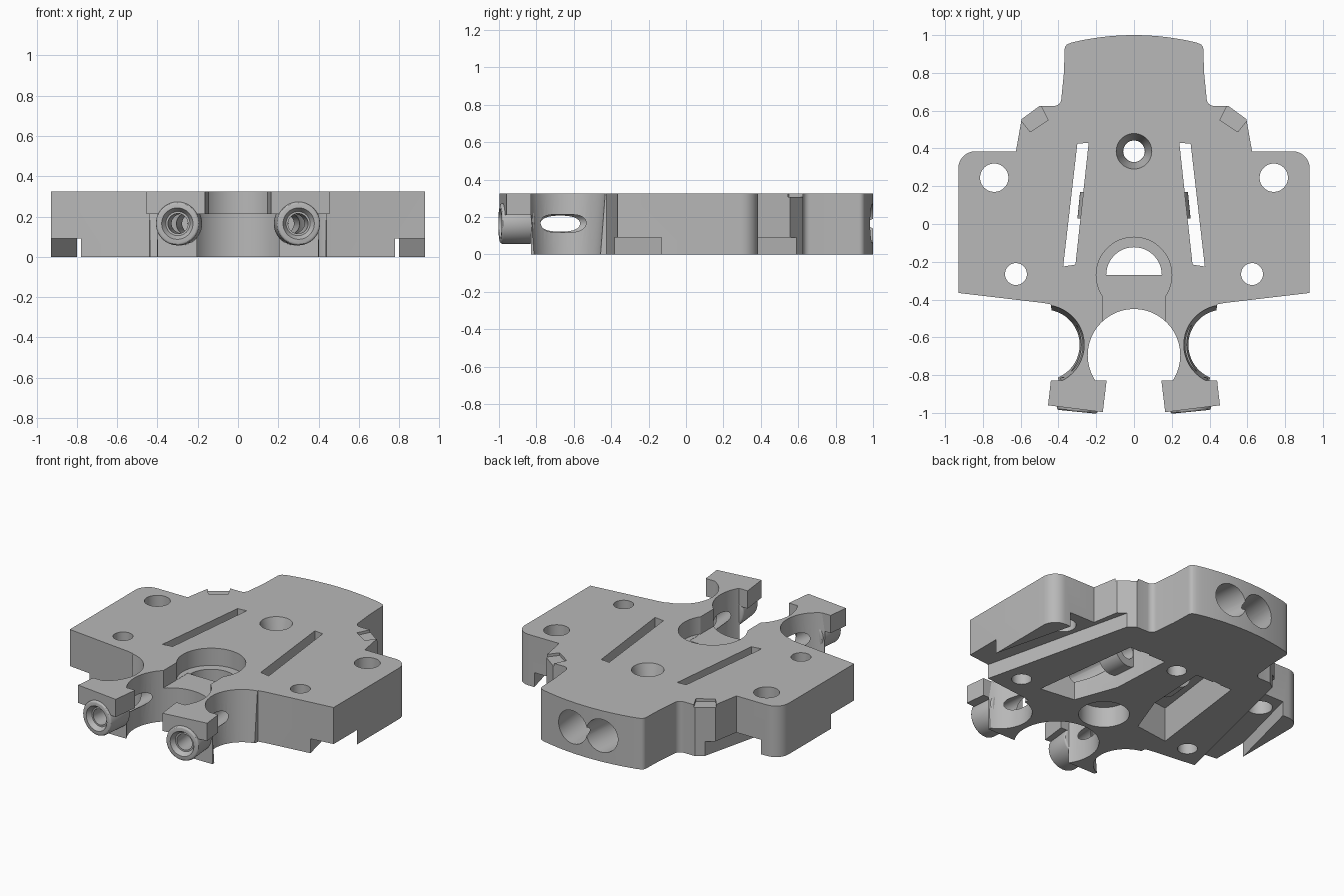
import bpy, bmesh, math
from mathutils import Vector

default = bpy.data.objects.get("Cube")
if default:
    bpy.data.objects.remove(default, do_unlink=True)

TOP = 0.325
AXIS_Z = 0.165

gray = bpy.data.materials.new("plain_gray")
gray.use_nodes = True
gray.diffuse_color = (0.48, 0.48, 0.48, 1)
gray.node_tree.nodes["Principled BSDF"].inputs["Base Color"].default_value = (0.48, 0.48, 0.48, 1)


def make(name, bm):
    bmesh.ops.recalc_face_normals(bm, faces=bm.faces)
    mesh = bpy.data.meshes.new(name)
    bm.to_mesh(mesh)
    bm.free()
    obj = bpy.data.objects.new(name, mesh)
    mesh.materials.append(gray)
    bpy.context.collection.objects.link(obj)
    return obj


def prism(name, points, z0, z1):
    bm = bmesh.new()
    face = bm.faces.new([bm.verts.new((x, y, z0)) for x, y in points])
    new = bmesh.ops.extrude_face_region(bm, geom=[face])["geom"]
    bmesh.ops.translate(bm, vec=(0, 0, z1 - z0), verts=[v for v in new if isinstance(v, bmesh.types.BMVert)])
    return make(name, bm)


def cylinder(name, a, b, r0, r1=None, sides=48):
    a, b = Vector(a), Vector(b)
    bm = bmesh.new()
    bmesh.ops.create_cone(bm, cap_ends=True, segments=sides, radius1=r0,
                          radius2=r0 if r1 is None else r1, depth=(b - a).length)
    turn = (b - a).to_track_quat('Z', 'Y').to_matrix().to_4x4()
    bmesh.ops.transform(bm, matrix=turn, verts=bm.verts)
    bmesh.ops.translate(bm, vec=(a + b) / 2, verts=bm.verts)
    return make(name, bm)


def cut(target, *cutters):
    for c in cutters:
        mod = target.modifiers.new("cut", 'BOOLEAN')
        mod.operation = 'DIFFERENCE'
        mod.solver = 'EXACT'
        mod.object = c
        bpy.context.view_layer.objects.active = target
        bpy.ops.object.modifier_apply(modifier=mod.name)
        bpy.data.objects.remove(c, do_unlink=True)


def arc(cx, cy, r, start, end, n=8):
    angles = [math.radians(start + (end - start) * i / n) for i in range(n + 1)]
    return [(cx + r * math.cos(t), cy + r * math.sin(t)) for t in angles]


def mirrored(points, s):
    return [(s * x, y) for x, y in points]


def upright(x, y, r, z0=-0.1, z1=0.5, r1=None):
    return cylinder("cutter", (x, y, z0), (x, y, z1), r, r1)


def on_axis(s, y):
    # point on the slanted bore axis
    return (s * (0.3 - 0.1 * (y + 0.98)), y, AXIS_Z)


def bore(s, y0, y1, r0, r1=None):
    return cylinder("cutter", on_axis(s, y0), on_axis(s, y1), r0, r1)


# Plate outline, one half from the back middle to the front arm
half = [(x / 100, 1 - 0.36 * (x / 100) ** 2) for x in range(3, 34, 3)]
half += arc(0.335, 0.925, 0.032, 60, 0, 5)
half += [(0.371, 0.8), (0.385, 0.66)]
half += arc(0.422, 0.662, 0.037, 190, 270, 5)
half += [(0.5, 0.625), (0.595, 0.555), (0.625, 0.385)]
half += arc(0.84, 0.295, 0.09, 90, 0)
half += [(0.93, -0.365), (0.48, -0.418), (0.44, -0.426), (0.40, -0.83)]
outline = [(0, 1)] + half + mirrored(half[::-1], -1)
body = prism("body_plate", outline, 0, TOP)

# Front opening, stepped round seat and the slot joining them
cut(body,
    upright(0, -0.695, 0.245),
    upright(0, -0.27, 0.2, 0.215, 0.4),
    upright(0, -0.27, 0.147, -0.1, 0.13),
    prism("cutter", [(-0.165, -0.27), (0.165, -0.27), (0.165, -0.6), (-0.165, -0.6)], 0.214, 0.5),
    prism("cutter", arc(0, -0.27, 0.147, 0, 180, 24), -0.1, 0.5))

# Centre hole with a tapered mouth
cut(body, upright(0, 0.385, 0.057), upright(0, 0.385, 0.058, 0.2, TOP + 0.01, 0.097))

for s in (1, -1):
    # Round side bites and mounting holes
    cut(body,
        upright(s * 0.475, -0.64, 0.186, -0.02, TOP + 0.02, 0.213),
        upright(s * 0.74, 0.245, 0.075),
        upright(s * 0.625, -0.265, 0.058))
    # Long slots, underside pockets, slanted underside channels, corner notches
    slot = [(0.24, 0.43), (0.30, 0.425), (0.375, -0.225), (0.31, -0.215)]
    pocket = [(0.12, 0.42), (0.38, 0.42), (0.47, -0.28), (0.24, -0.25), (0.14, 0.02)]
    channel = [(0.795, -0.45), (1.01, -0.45), (0.925, -0.11), (0.80, 0.385), (0.74, 0.66), (0.53, 0.66)]
    notch = [(0.615, 0.57), (0.505, 0.65), (0.455, 0.55), (0.55, 0.488)]
    cut(body,
        prism("cutter", mirrored(slot, s), -0.1, 0.5),
        prism("cutter", mirrored(pocket, s), -0.1, 0.22),
        prism("cutter", mirrored(channel, s), -0.1, 0.092),
        prism("cutter", mirrored(notch, s), 0.308, 0.5))
    # Slanted bores: wide at the back, narrow through the arm
    cut(body,
        bore(s, 1.1, 0.5, 0.105),
        bore(s, 0.6, -1.1, 0.05))

parts = [body]
for s, side in ((1, "left"), (-1, "right")):
    # Front tube with a stepped mouth
    tube = cylinder(side + "_tube", on_axis(s, -0.82), on_axis(s, -0.994), 0.108)
    bevel = tube.modifiers.new("round_rim", 'BEVEL')
    bevel.width = 0.012
    bevel.segments = 3
    bevel.limit_method = 'ANGLE'
    bevel.angle_limit = math.radians(40)
    bpy.context.view_layer.objects.active = tube
    bpy.ops.object.modifier_apply(modifier=bevel.name)
    cut(tube, bore(s, -1.1, -0.7, 0.05), bore(s, -1.0, -0.965, 0.082, 0.06))
    # Clamp block resting over the tube
    plan = [(0.145, -0.828), (0.44, -0.828), (0.455, -0.96), (0.165, -0.996)]
    block = prism(side + "_clamp_block", mirrored(plan, s), 0.212, TOP)
    cut(block, bore(s, -1.1, -0.7, 0.1))
    # Cross collar inside the underside pocket
    collar = cylinder(side + "_inner_collar", on_axis(s, 0.02), on_axis(s, 0.16), 0.1)
    cut(collar, bore(s, -0.2, 0.4, 0.05))
    cut(collar, prism("cutter", [(-1, -1), (1, -1), (1, 1), (-1, 1)], 0.23, 0.5))
    parts += [tube, block, collar]

bpy.ops.object.select_all(action='DESELECT')
for p in parts:
    p.select_set(True)
bpy.context.view_layer.objects.active = body
bpy.ops.object.shade_smooth_by_angle(angle=math.radians(30))
